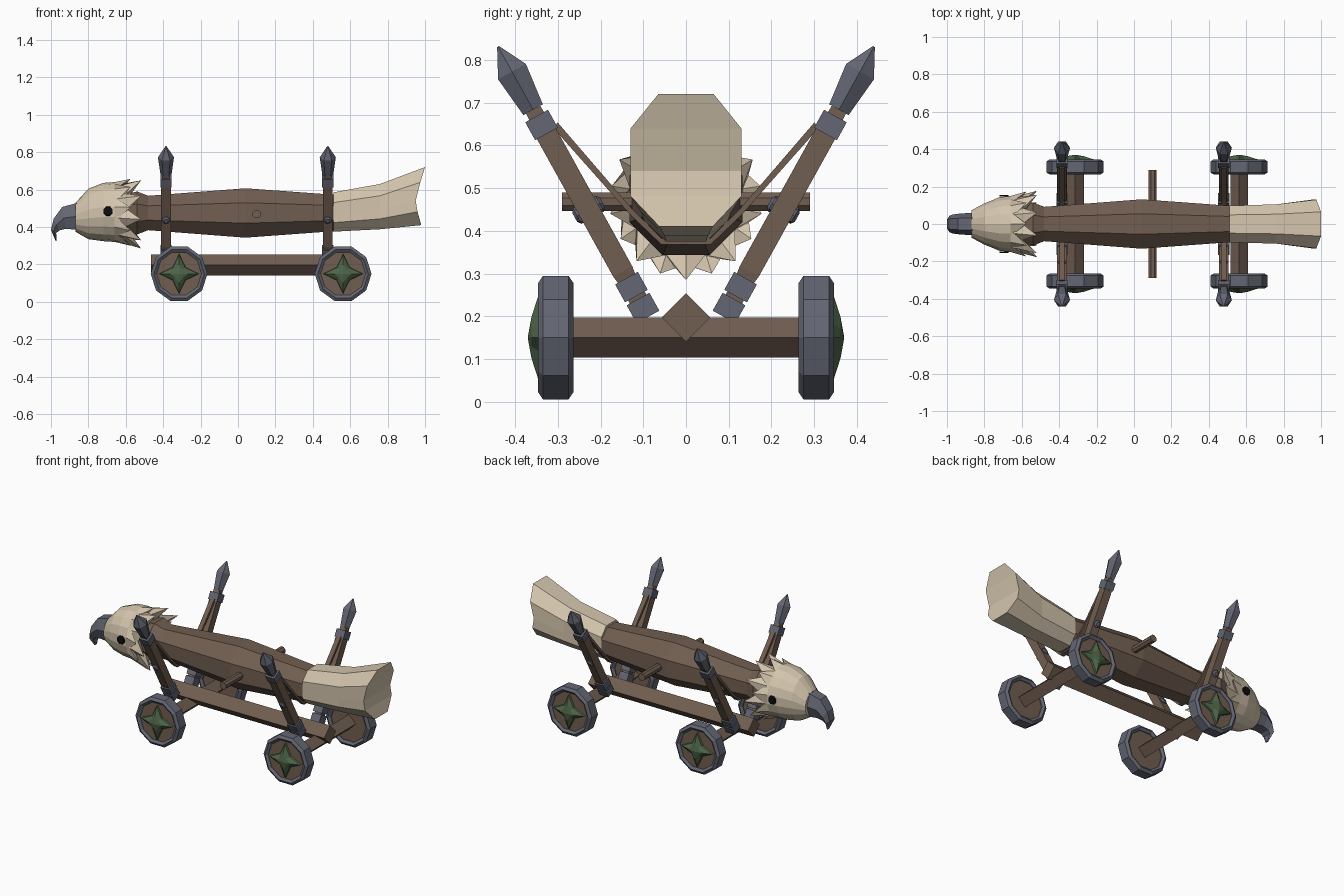
import bpy, bmesh, math
from mathutils import Vector

if "Cube" in bpy.data.objects:
    bpy.data.objects.remove(bpy.data.objects["Cube"])


def material(name, rgb):
    m = bpy.data.materials.new(name)
    m.diffuse_color = (*rgb, 1)
    m.use_nodes = True
    m.node_tree.nodes["Principled BSDF"].inputs["Base Color"].default_value = m.diffuse_color
    return m


WOOD = material("brown wood", (0.165, 0.112, 0.082))
METAL = material("grey metal", (0.125, 0.133, 0.172))
CREAM = material("cream", (0.66, 0.56, 0.42))
GREEN = material("green", (0.075, 0.130, 0.065))
BLACK = material("black", (0.004, 0.004, 0.004))


def loft(name, rings, mat, caps=True, closed=False):
    """Skin a list of equal-length point rings."""
    bm = bmesh.new()
    vs = [[bm.verts.new(p) for p in r] for r in rings]
    n = len(vs[0])
    pairs = list(zip(vs, vs[1:])) + ([(vs[-1], vs[0])] if closed else [])
    for a, b in pairs:
        for i in range(n):
            j = (i + 1) % n
            bm.faces.new((a[i], a[j], b[j], b[i]))
    if caps and not closed:
        bm.faces.new(vs[0])
        bm.faces.new(vs[-1])
    bmesh.ops.remove_doubles(bm, verts=bm.verts, dist=1e-5)
    bmesh.ops.recalc_face_normals(bm, faces=bm.faces)
    me = bpy.data.meshes.new(name)
    bm.to_mesh(me)
    bm.free()
    me.materials.append(mat)
    ob = bpy.data.objects.new(name, me)
    bpy.context.collection.objects.link(ob)
    return ob


def turned(name, origin, axis, profile, n, mat, phase=0.0, closed=False):
    """Faceted solid: profile of (distance, radius) around an axis."""
    o, d = Vector(origin), Vector(axis).normalized()
    u = Vector((0, 1, 0)) if abs(d.x) > 0.9 else Vector((1, 0, 0))
    v = d.cross(u)
    rings = []
    for t, r in profile:
        rings.append([o + d * t + r * (math.cos(a) * u + math.sin(a) * v)
                      for a in (phase + 2 * math.pi * k / n for k in range(n))])
    return loft(name, rings, mat, closed=closed)


Q, E = math.pi / 4, math.pi / 8

# ram log, push bar and chassis beam
c8 = math.cos(E)
turned("ram_log", (0, 0, 0.475), (1, 0, 0),
       [(x, r / c8) for x, r in ((-0.60, 0.10), (-0.54, 0.115), (-0.48, 0.092),
                                 (0.04, 0.132), (0.52, 0.097))], 8, WOOD, E)
turned("push_bar", (0.1, 0, 0.468), (0, 1, 0), [(-0.29, 0.023), (0.29, 0.023)], 8, WOOD, E)
turned("chassis_beam", (0, 0, 0.197), (1, 0, 0), [(-0.465, 0.057), (0.63, 0.057)], 4, WOOD)

# flared tail with a notched end
def tail_ring(top, bot, w, xs):
    h = top - bot
    half = [(w * 0.5, top), (w, bot + h * 0.74), (w, bot + h * 0.42),
            (w, bot + h * 0.23), (w * 0.48, bot)]
    pts = [(x, y, z) for x, (y, z) in zip(xs, half)]
    return pts + [(x, -y, z) for x, y, z in reversed(pts)]


tail = [tail_ring(0.585, 0.375, 0.098, [0.51] * 5),
        tail_ring(0.63, 0.388, 0.105, [0.76] * 5),
        tail_ring(0.72, 0.41, 0.13, [1.0, 0.975, 0.95, 0.96, 0.98])]
loft("tail", tail, CREAM, caps=False)
end, start = tail[2], tail[0]
bm = bmesh.new()
for ring in (start, end):
    v = [bm.verts.new(p) for p in ring]
    for i in range(4):
        f = bm.faces.new((v[i], v[i + 1], v[8 - i], v[9 - i]))
        f.normal_update()
        if (f.normal.x > 0) != (ring is end):
            f.normal_flip()
me = bpy.data.meshes.new("tail_ends")
bm.to_mesh(me)
bm.free()
me.materials.append(CREAM)
bpy.context.collection.objects.link(bpy.data.objects.new("tail_ends", me))

# bird head with two layers of pointed feathers
def head_ring(x, zc, hy, hz):
    return [(x, hy * math.cos(a), zc + hz * math.sin(a))
            for a in (math.pi / 2 + k * math.pi / 9 for k in range(18))]


def zigzag(odd, tip, valley):
    """Ring alternating (x, radius) tips and valleys."""
    out = []
    for k in range(18):
        x, r = tip if k % 2 == odd else valley
        out.append(head_ring(x, 0.473, r * 0.96, r)[k])
    return out


loft("head", [head_ring(-0.868, 0.452, 0.075, 0.078),
              head_ring(-0.80, 0.47, 0.112, 0.135),
              head_ring(-0.72, 0.48, 0.145, 0.156),
              head_ring(-0.66, 0.48, 0.152, 0.160),
              zigzag(0, (-0.575, 0.184), (-0.64, 0.152)),
              head_ring(-0.63, 0.475, 0.12, 0.12)], CREAM)
loft("rear_feathers", [head_ring(-0.67, 0.475, 0.14, 0.145),
                       zigzag(1, (-0.518, 0.188), (-0.595, 0.138)),
                       head_ring(-0.59, 0.475, 0.10, 0.10)], CREAM)

# hooked beak
beak = []
for xt, zt, xb, zb, w in ((-0.855, 0.53, -0.855, 0.385, 0.060),
                          (-0.94, 0.507, -0.92, 0.390, 0.056),
                          (-0.985, 0.445, -0.955, 0.382, 0.051),
                          (-1.0, 0.385, -0.972, 0.367, 0.044),
                          (-0.975, 0.325, -0.970, 0.327, 0.012)):
    xm, zm = (xt + xb) / 2, (zt + zb) / 2
    beak.append([(xt, w * .55, zt), (xm, w, zm), (xb, w * .6, zb),
                 (xb, -w * .6, zb), (xm, -w, zm), (xt, -w * .55, zt)])
loft("beak", beak, METAL)

for s in (-1, 1):
    turned("eye", (-0.695, 0, 0.485), (0, s, 0), [(0.147, 0.027), (0.156, 0.025)], 8, BLACK, E)

# axles and wheels with a raised four-point star
def star(x, s):
    rings = []
    for y, tip, dent in ((0.328, 0.108, 0.050), (0.344, 0.104, 0.046),
                         (0.362, 0.048, 0.030), (0.370, 0.004, 0.004)):
        rings.append([(x + r * math.cos(k * Q), s * y, 0.15 + r * math.sin(k * Q))
                      for k in range(8) for r in ((dent if k % 2 else tip),)])
    loft("wheel_star", rings, GREEN)


RIM = [(0.275, 0.120), (0.264, 0.135), (0.275, 0.152), (0.335, 0.152),
       (0.346, 0.135), (0.335, 0.120)]
for x in (-0.315, 0.562):
    turned("axle", (x, 0, 0.15), (0, 1, 0), [(-0.29, 0.047), (0.29, 0.047)], 4, WOOD)
    for s in (-1, 1):
        turned("wheel_rim", (x, 0, 0.15), (0, s, 0), RIM, 10, METAL, closed=True)
        turned("wheel_disc", (x, 0, 0.15), (0, s, 0), [(0.28, 0.124), (0.333, 0.124)], 10, WOOD)
        star(x, s)

# leaning posts with collars, bolts, spear tips and the ropes that hang the log
for x in (-0.385, 0.48):
    for s in (-1, 1):
        foot, lean = Vector((x, s * 0.09, 0.20)), Vector((0, s * 0.485, 0.875))
        turned("post", foot, lean, [(0.0, 0.030), (0.10, 0.032), (0.12, 0.036), (0.50, 0.036),
                                    (0.53, 0.028), (0.57, 0.026)], 4, WOOD, Q)
        for t in (0.022, 0.078, 0.512):
            turned("post_collar", foot, lean, [(t - 0.024, 0.043), (t + 0.024, 0.043)], 4, METAL, Q)
        turned("spear_tip", foot, lean, [(0.553, 0.030), (0.655, 0.043), (0.722, 0.003)], 6, METAL)
        across = Vector((0, s * 0.875, -0.485))
        turned("bolt", foot + lean * 0.285, across,
               [(-0.037, 0.012), (-0.030, 0.021), (0.030, 0.021), (0.037, 0.012)], 8, METAL)
    # rope strip as offset polyline
    path = [(0.31, 0.64), (0.128, 0.435), (0.058, 0.368)]
    path += [(-y, z) for y, z in reversed(path)]
    inner = [(y * 0.97, z + 0.014) for y, z in path]
    loft("rope", [[(x - 0.014, *p), (x + 0.014, *p), (x + 0.014, *q), (x - 0.014, *q)]
                  for p, q in zip(path, inner)], WOOD)
